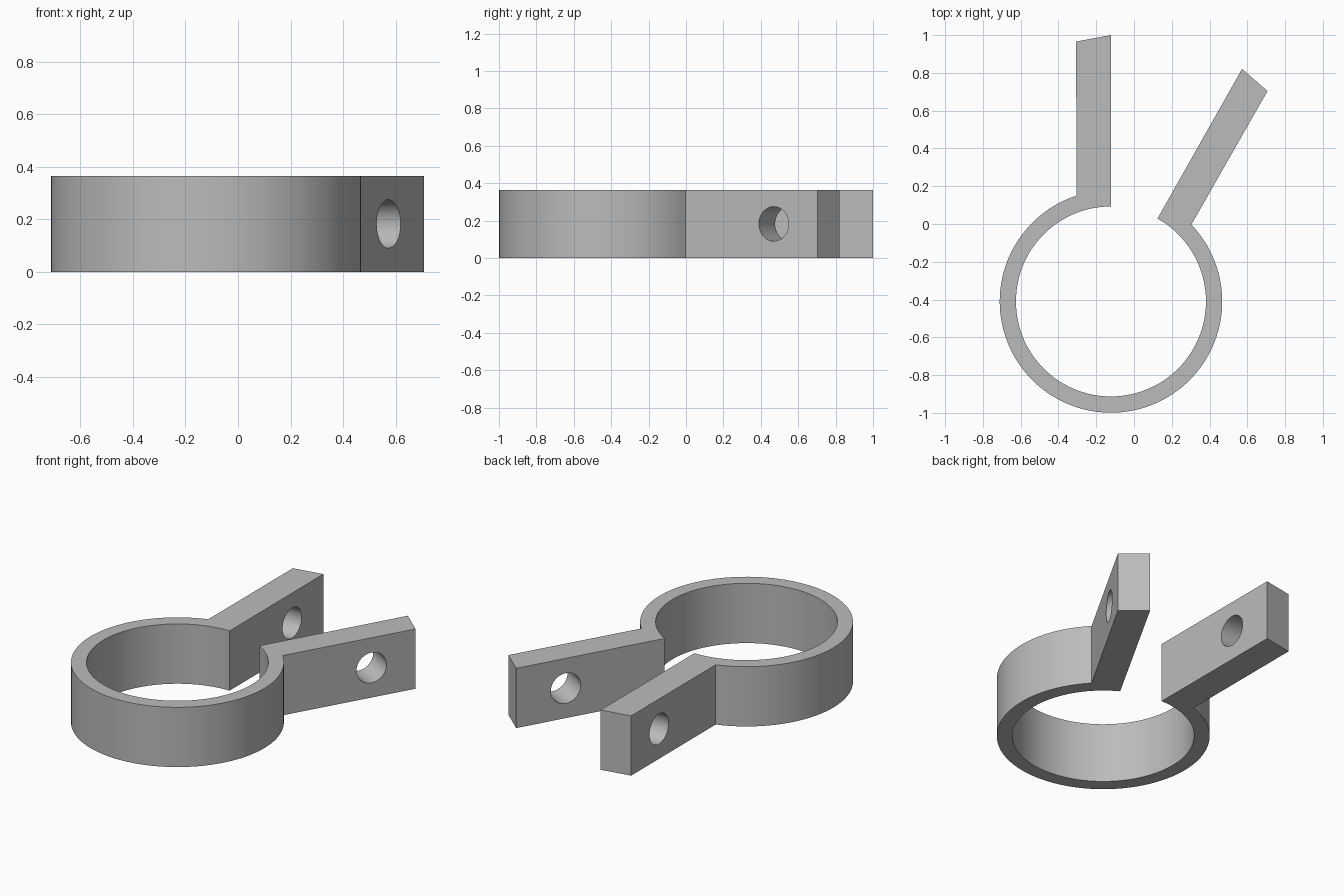
import bpy, bmesh, math
from mathutils import Vector

cube = bpy.data.objects.get("Cube")
if cube:
    bpy.data.objects.remove(cube, do_unlink=True)

CENTRE = Vector((-0.122, -0.41))
OUTER, INNER, HEIGHT = 0.589, 0.503, 0.365
HOLE_RADIUS = 0.092

grey = bpy.data.materials.new("plain grey")
grey.use_nodes = True
colour = (0.5, 0.5, 0.5, 1)
grey.diffuse_color = colour
grey.node_tree.nodes["Principled BSDF"].inputs["Base Color"].default_value = colour


def arc(radius, start, end, steps=110):
    """Points on the ring from one angle to another."""
    angles = [start + (end - start) * i / steps for i in range(steps + 1)]
    return [CENTRE + radius * Vector((math.cos(a), math.sin(a))) for a in angles]


def angle_of(point):
    d = Vector(point) - CENTRE
    return math.atan2(d.y, d.x)


# Clamp outline: open ring with an arm at each end
left_base, left_tip = (0.307, 0.0), (0.707, 0.704)
right_base = (-0.306, 0.152)
outline = [(0.572, 0.821), left_tip]
outline += arc(OUTER, angle_of(left_base), angle_of(right_base) - 2 * math.pi)
outline += [(-0.306, 0.966), (-0.123, 1.0)]
outline += arc(INNER, math.radians(-270), math.radians(60.7))

bm = bmesh.new()
face = bm.faces.new([bm.verts.new((p[0], p[1], 0)) for p in outline])
extruded = bmesh.ops.extrude_face_region(bm, geom=[face])
top = [g for g in extruded["geom"] if isinstance(g, bmesh.types.BMVert)]
bmesh.ops.translate(bm, verts=top, vec=(0, 0, HEIGHT))
bmesh.ops.recalc_face_normals(bm, faces=bm.faces)
mesh = bpy.data.meshes.new("pipe_clamp")
bm.to_mesh(mesh)
bm.free()
clamp = bpy.data.objects.new("pipe_clamp", mesh)
bpy.context.collection.objects.link(clamp)
mesh.materials.append(grey)

# Bolt holes, square to each arm
bpy.ops.object.select_all(action='DESELECT')
for name, x, y, turn in (("right", -0.215, 0.697, 0), ("left", 0.496, 0.514, -30)):
    bpy.ops.mesh.primitive_cylinder_add(
        vertices=48, radius=HOLE_RADIUS, depth=0.4, location=(x, y, HEIGHT / 2),
        rotation=(0, math.pi / 2, math.radians(turn)))
    cutter = bpy.context.object
    cutter.name = name + "_hole_cutter"
    cutter.hide_render = True
    cutter.data.materials.append(grey)
    cut = clamp.modifiers.new(name + " hole", 'BOOLEAN')
    cut.operation, cut.solver, cut.object = 'DIFFERENCE', 'EXACT', cutter
    bpy.context.view_layer.objects.active = clamp
    bpy.ops.object.modifier_apply(modifier=cut.name)
    bpy.data.objects.remove(cutter, do_unlink=True)

clamp.select_set(True)
bpy.context.view_layer.objects.active = clamp
bpy.ops.object.shade_smooth_by_angle(angle=math.radians(30))
